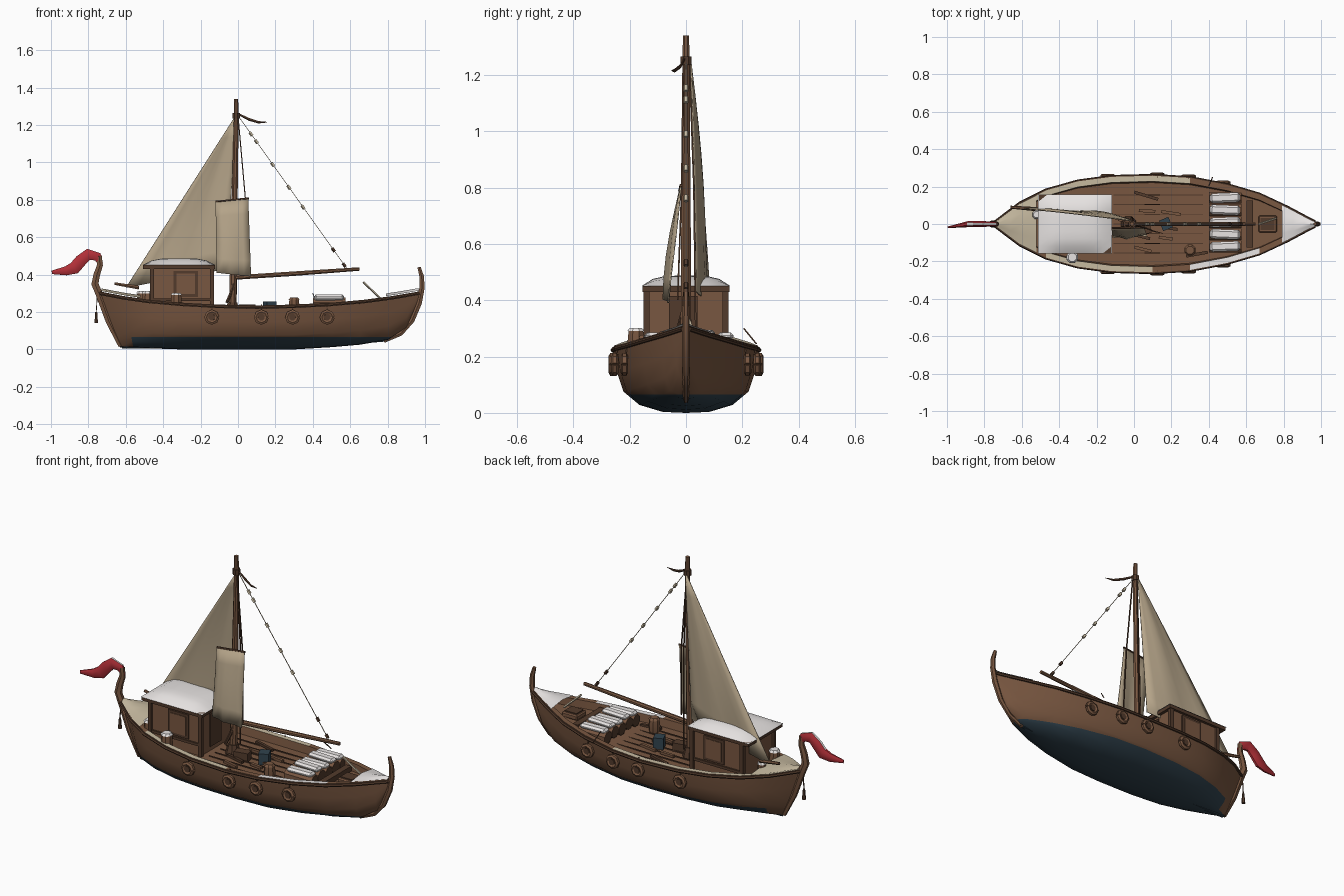
import bpy, bmesh, math, random
from mathutils import Vector, Matrix

random.seed(4)
default_cube = bpy.data.objects.get("Cube")
if default_cube:
    bpy.data.objects.remove(default_cube, do_unlink=True)


def make_material(name, rgb):
    mat = bpy.data.materials.new(name)
    mat.use_nodes = True
    mat.diffuse_color = (*rgb, 1)
    mat.node_tree.nodes["Principled BSDF"].inputs["Base Color"].default_value = (*rgb, 1)
    return mat


wood = make_material("brown wood", (.19, .095, .052))
dark = make_material("dark wood", (.085, .043, .025))
blue = make_material("blue hull paint", (.03, .055, .075))
canvas = make_material("sail canvas", (.46, .37, .25))
cream = make_material("dirty snow", (.58, .5, .36))
snow = make_material("clean snow", (.8, .77, .76))
red = make_material("red paint", (.45, .03, .04))


def finish(name, bm, mats, rule=None, smooth=False):
    """Turn a bmesh into an object, choosing face materials with a rule."""
    bmesh.ops.recalc_face_normals(bm, faces=bm.faces)
    if rule:
        for face in bm.faces:
            face.material_index = rule(face)
    mesh = bpy.data.meshes.new(name)
    bm.to_mesh(mesh)
    bm.free()
    for mat in mats:
        mesh.materials.append(mat)
    obj = bpy.data.objects.new(name, mesh)
    bpy.context.collection.objects.link(obj)
    if smooth:
        bpy.ops.object.select_all(action="DESELECT")
        obj.select_set(True)
        bpy.context.view_layer.objects.active = obj
        bpy.ops.object.shade_smooth_by_angle(angle=math.radians(35))
    return obj


def loft(bm, rows, closed=False):
    """Bridge equal rows of points with quads and return the vertex rows."""
    grid = [[bm.verts.new(p) for p in row] for row in rows]
    count = len(rows[0])
    for a, b in zip(grid, grid[1:]):
        for i in range(count if closed else count - 1):
            j = (i + 1) % count
            bm.faces.new((a[i], a[j], b[j], b[i]))
    return grid


def box(name, center, size, mat, turn=0, bevel=0):
    bm = bmesh.new()
    bmesh.ops.create_cube(bm, size=1, matrix=Matrix.Diagonal((*size, 1)))
    if bevel:
        bmesh.ops.bevel(bm, geom=bm.edges[:], offset=bevel, segments=1, affect="EDGES")
    bm.transform(Matrix.Translation(center) @ Matrix.Rotation(turn, 4, "Z"))
    return finish(name, bm, [mat])


def tube(name, points, radii, mats, sides=8, flat=1, rule=None):
    """Tube along a path; flat squeezes its width across the y axis."""
    points = [Vector(p) for p in points]
    if not isinstance(radii, list):
        radii = [radii] * len(points)
    bm, rows = bmesh.new(), []
    for i, (p, r) in enumerate(zip(points, radii)):
        along = (points[min(i + 1, len(points) - 1)] - points[max(i - 1, 0)]).normalized()
        hint = Vector((0, 1, 0)) if abs(along.y) < .9 else Vector((1, 0, 0))
        up = along.cross(hint).normalized()
        across = up.cross(along)
        angles = [math.tau * (k + .5) / sides for k in range(sides)]
        rows.append([p + r * (up * math.cos(a) + across * flat * math.sin(a)) for a in angles])
    grid = loft(bm, rows, closed=True)
    bm.faces.new(grid[0])
    bm.faces.new(grid[-1])
    return finish(name, bm, mats, rule, smooth=True)


# Hull stations: keel x, keel z, rail x, rail z, half width
stations = [(-.63, .01, -.74, .31, .012), (-.56, .01, -.61, .285, .11),
            (-.45, .005, -.47, .265, .18), (-.3, 0, -.3, .25, .228),
            (-.12, 0, -.12, .24, .252), (.1, 0, .1, .235, .258),
            (.3, 0, .3, .24, .246), (.5, .012, .5, .25, .208),
            (.65, .025, .67, .265, .158), (.8, .05, .82, .285, .088),
            (.9, .115, .91, .3, .04), (.965, .26, .968, .31, .01)]
section = [(0, 0), (.32, .015), (.64, .12), (.86, .32), (.95, .62), (1, 1)]


def rail_at(x):
    """Half width and rail height of the hull at x."""
    for a, b in zip(stations, stations[1:]):
        if x <= b[2]:
            t = (x - a[2]) / (b[2] - a[2])
            return a[4] + t * (b[4] - a[4]), a[3] + t * (b[3] - a[3])
    return stations[-1][4], stations[-1][3]


def half_section(station):
    kx, kz, tx, tz, w = station
    half = [Vector((kx + (tx - kx) * v, w * u, kz + (tz - kz) * v)) for u, v in section]
    inner = max(w - .03, w * .3)
    return half + [Vector((tx, inner, tz)), Vector((tx, inner * .97, tz - .045)),
                   Vector((tx, 0, tz - .045))]


def hull_color(face):
    c = face.calc_center_median()
    if c.z < .066 and -.6 < c.x < .84:
        return 1
    half, top = rail_at(c.x)
    if face.normal.z > .8 and c.z > top - .015 and abs(c.y) > half - .05:
        if c.y > 0:
            return 2 if c.x < .35 else 0
        return 2 if -.45 < c.x < 0 else 3 if .3 < c.x < .66 else 0
    return 0


bm = bmesh.new()
for side in (1, -1):
    loft(bm, [[Vector((p.x, p.y * side, p.z)) for p in half_section(s)] for s in stations])
bmesh.ops.remove_doubles(bm, verts=bm.verts, dist=.0005)
bmesh.ops.bisect_plane(bm, geom=bm.verts[:] + bm.edges[:] + bm.faces[:],
                       plane_co=(0, 0, .066), plane_no=(0, 0, 1))
finish("hull", bm, [wood, blue, cream, snow], hull_color, smooth=True)

# Rubbing strakes and rope fenders along both sides
for side, word in ((1, "left"), (-1, "right")):
    tube(word + "_strake", [(s[2], side * (s[4] + .002), s[3] - .012) for s in stations],
         .008, [dark], 6)
    for x in (-.14, .125, .292, .477):
        y = side * (rail_at(x)[0] + .006)
        ring = [(x + .029 * math.cos(a), y, .172 + .029 * math.sin(a))
                for a in [math.tau * k / 8 for k in range(9)]]
        tube(word + "_fender", ring, .013, [wood], 6)
        tube(word + "_fender_hub", [(x, y - .012, .172), (x, y + .012, .172)], .018, [dark])
        tube(word + "_fender_line", [(x, y, .2), (x, y - side * .012, .24)], .004, [dark], 4)


def end_cover(name, xs, mat):
    """Snow lying over one pointed end of the hull."""
    bm, rows = bmesh.new(), []
    for x in xs:
        w, z = rail_at(x)
        rows.append([(x, w * k, z + .004 + .014 * (1 - abs(k))) for k in (-1, -.5, 0, .5, 1)])
    loft(bm, rows)
    finish(name, bm, [mat], smooth=True)


end_cover("bow_snow", (.79, .85, .91, .965), snow)
end_cover("stern_snow", (-.73, -.66, -.6, -.52), cream)

# Stem, keel and stern post
tube("bow_stem", [(.78, 0, .045), (.87, 0, .085), (.93, 0, .155), (.968, 0, .25),
                  (.984, 0, .33), (.982, 0, .39), (.968, 0, .44)],
     [.012, .014, .016, .018, .016, .014, .01], [wood], 6, .8)
tube("keel", [(-.62, 0, .012), (-.3, 0, .01), (.3, 0, .01), (.8, 0, .05)], .01, [blue], 4)
tube("stern_post", [(-.625, 0, .018), (-.69, 0, .15), (-.74, 0, .29), (-.765, 0, .35),
                    (-.755, 0, .4), (-.738, 0, .45), (-.742, 0, .5)],
     [.016, .02, .022, .022, .02, .018, .016], [wood], 6, .8)

# Curled red and white stern ornament
tube("stern_ornament", [(-.732, 0, .455), (-.75, 0, .495), (-.8, 0, .508), (-.84, 0, .475),
                        (-.875, 0, .435), (-.92, -.006, .42), (-.995, -.018, .412)],
     [.012, .026, .033, .035, .036, .026, .01], [red, snow], 8, .5,
     lambda f: 1 if f.normal.z > .55 and f.calc_center_median().x > -.9 else 0)
tube("stern_line", [(-.75, .005, .32), (-.758, .005, .2)], .003, [dark], 4)
tube("stern_tassel", [(-.758, .005, .2), (-.758, .005, .14)], [.006, .011], [dark], 6)

# Cabin with posts, door, windows and a snowy roof
box("cabin", (-.3, 0, .32), (.32, .28, .24), wood)
for x in (-.46, -.14):
    for y in (-.14, .14):
        box("cabin_post", (x, y, .32), (.022, .022, .24), dark)
for y in (-.143, .143):
    box("cabin_shutter", (-.28, y, .35), (.13, .008, .14), dark)
    box("cabin_panel", (-.28, y * 1.02, .35), (.1, .008, .11), wood)
    box("cabin_sill", (-.3, y, .265), (.31, .012, .015), dark)
box("cabin_door", (-.138, -.01, .32), (.008, .1, .19), dark)
box("roof_board", (-.315, 0, .44), (.385, .31, .02), dark)
bm, rows = bmesh.new(), []
for i in range(9):
    u = i / 4 - 1
    rows.append([(-.315 + .197 * u, .158 * v, .45 + .037 * (1 - u ** 4) * (1 - v ** 4))
                 for v in [j / 4 - 1 for j in range(9)]])
loft(bm, rows)
finish("roof_snow", bm, [snow], smooth=True)

# Mast, boom and rigging
tube("mast", [(-.03, 0, .19), (-.02, 0, .7), (-.01, 0, 1.2), (-.01, 0, 1.34)],
     [.021, .018, .014, .012], [wood])
tube("mast_collar", [(-.01, 0, 1.235), (-.01, 0, 1.265)], .021, [dark])
tube("mast_foot", [(-.03, 0, .19), (-.03, 0, .25)], [.045, .028], [dark])
tube("boom", [(-.04, 0, .383), (.3, 0, .405), (.65, 0, .43)], [.013, .013, .01], [wood])
tube("boom_strut", [(-.06, -.03, .25), (-.03, -.02, .32), (-.02, 0, .39)], .009, [dark], 6)
tube("mast_pennant", [(-.01, 0, 1.265), (.06, -.02, 1.23), (.11, -.04, 1.215),
                      (.155, -.05, 1.215)], [.005, .008, .007, .002], [dark], 5, .5)
tube("front_shroud", [(0, -.01, 1.25), (.04, -.015, .8), (.05, -.03, .4)], .004, [dark], 4)
tube("back_shroud", [(-.01, .012, 1.25), (-.005, .028, .8), (-.01, .035, .24)], .004, [dark], 4)
stay_top, stay_foot = Vector((0, 0, 1.25)), Vector((.58, 0, .435))
tube("forestay", [stay_top, stay_foot], .0022, [cream], 4)
for t in (.12, .17, .32, .47, .6, .88, .98):
    p, step = stay_top.lerp(stay_foot, t), (stay_foot - stay_top) * .012
    tube("stay_knot", [p - step, p + step], .009, [dark if t > .8 else cream], 5)


def sail(name, corners, belly, mat, steps=8):
    """Cloth patch between bottom and top edges, with folds and a belly."""
    low_a, low_b, top_a, top_b = [Vector(c) for c in corners]
    bm, rows = bmesh.new(), []
    for i in range(steps + 1):
        v = i / steps
        a, b = low_a.lerp(top_a, v), low_b.lerp(top_b, v)
        row = []
        for j in range(steps + 1):
            u = j / steps
            p = a.lerp(b, u)
            p.y += belly * math.sin(math.pi * u) * math.sin(math.pi * (.15 + .85 * v))
            p.y += .007 * math.sin(u * 11 + v * 2) * (1 - v)
            row.append(p)
        rows.append(row)
    loft(bm, rows)
    obj = finish(name, bm, [mat], smooth=True)
    cloth = obj.modifiers.new("cloth", "SOLIDIFY")
    cloth.thickness = .005


sail("main_sail", [(-.6, .085, .33), (-.06, .045, .43), (-.02, .02, 1.24), (-.01, .02, 1.24)],
     .02, canvas)
sail("small_sail", [(-.115, -.075, .41), (.07, -.06, .39), (-.12, -.025, .79), (.055, -.02, .81)],
     -.018, canvas, 5)
tube("small_yard", [(-.12, -.022, .79), (.058, -.018, .808)], .006, [dark], 5)
tube("sail_spar", [(-.66, .09, .352), (-.53, .08, .33)], [.008, .011], [wood], 6)

# Stacked logs under snow
for k in range(5):
    y = -.12 + k * .065
    z = .237 + .008 * (k % 2)
    tube("log", [(.4, y, z), (.575, y, z)], .034, [wood, dark], 8, 1,
         lambda f: 1 if abs(f.normal.x) > .8 else 0)
    box("log_snow", (.487, y, z + .035), (.16, .052, .028), snow, .04 * (-1) ** k, .011)

# Barrels with snowy tops
for x, y, r, top in ((-.485, -.115, .032, .3), (-.33, -.178, .033, .29),
                     (.3, -.14, .032, .265), (-.52, .05, .025, .3)):
    tube("barrel", [(x, y, .19), (x, y, (top + .19) / 2), (x, y, top)], [r * .85, r, r * .85], [wood])
    tube("barrel_snow", [(x, y, top), (x, y, top + .012)], [r, r * .7],
         [wood if x > 0 else snow])

# Deck planks, seams, crates and tackle
for k in range(-3, 4):
    box("deck_seam", (.13, k * .052, .196), (.48, .005, .006), dark)
for k in range(9):
    box("loose_plank", (random.uniform(-.05, .36), random.uniform(-.17, .17), .203),
        (random.uniform(.06, .15), .016, .014), random.choice([wood, dark]),
        random.uniform(-.3, .3))
box("crate", (.17, .0, .22), (.055, .06, .07), blue, .4)
box("small_crate", (.05, -.03, .215), (.08, .05, .05), dark, .2)
box("bow_hatch", (.715, 0, .24), (.1, .09, .03), wood, 0, .006)
box("bow_hatch_lid", (.715, 0, .257), (.075, .065, .008), dark)
box("bow_bench", (.62, 0, .235), (.035, .25, .03), dark)
tube("boat_hook", [(.67, .0, .36), (.76, .03, .275)], .006, [cream], 5)
tube("left_oar", [(.4, .205, .3), (.42, .25, .245)], .003, [dark], 4)
